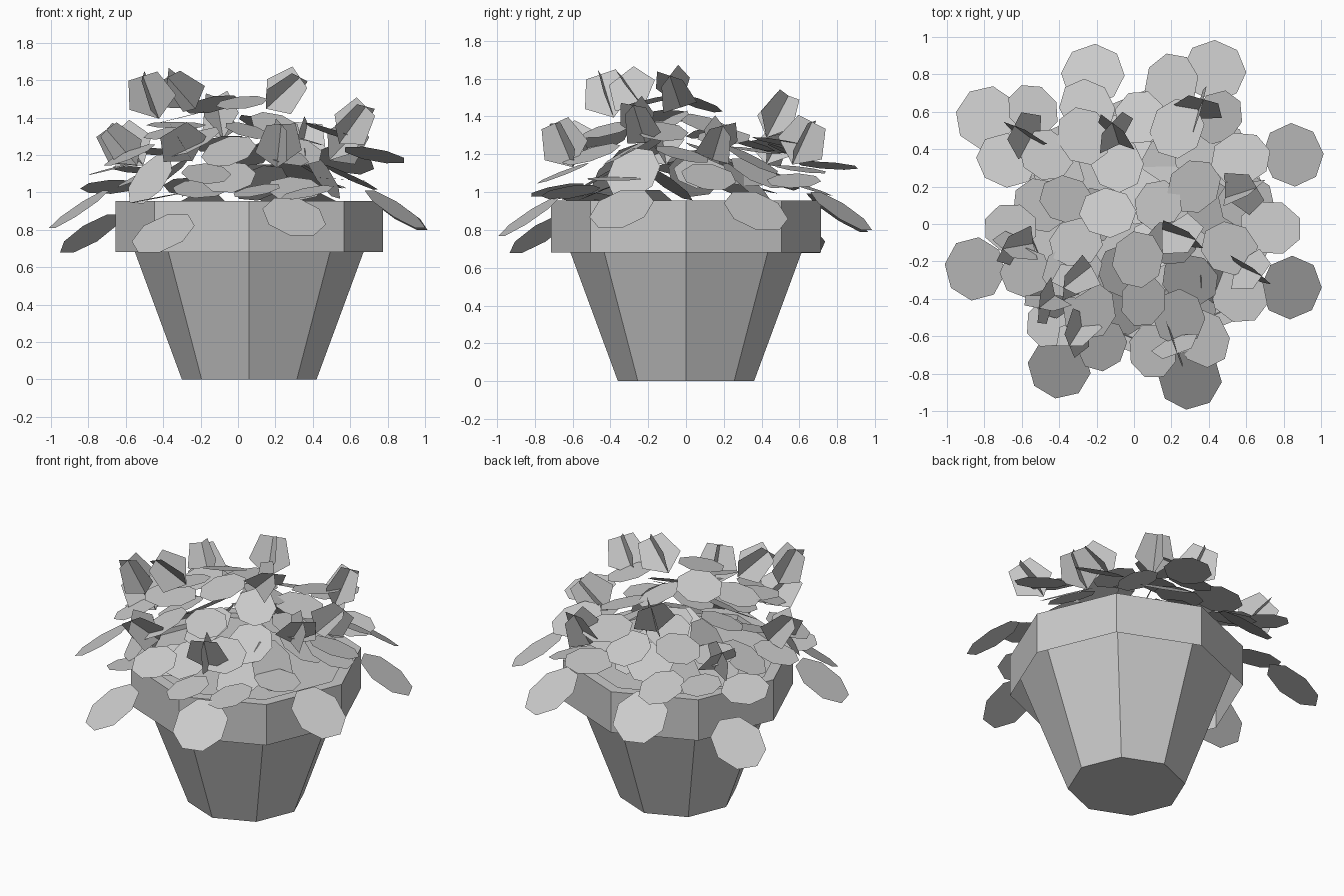
import bpy, bmesh, math, random
from mathutils import Matrix, Vector

if "Cube" in bpy.data.objects:
    bpy.data.objects.remove(bpy.data.objects["Cube"])

random.seed(11)
CENTRE_X = 0.06

grey = bpy.data.materials.new("plain grey")
grey.diffuse_color = (0.59, 0.59, 0.59, 1)
grey.use_nodes = True
grey.node_tree.nodes["Principled BSDF"].inputs["Base Color"].default_value = grey.diffuse_color


def finish(name, bm):
    mesh = bpy.data.meshes.new(name)
    bm.to_mesh(mesh)
    bm.free()
    mesh.materials.append(grey)
    obj = bpy.data.objects.new(name, mesh)
    bpy.context.collection.objects.link(obj)
    return obj


def lathe(name, profile, sides=8, caps=()):
    """Octagonal shell from (radius, height) pairs, with chosen ends capped."""
    bm = bmesh.new()
    rings = [[bm.verts.new((CENTRE_X + r * math.cos(math.tau * i / sides),
                            r * math.sin(math.tau * i / sides), z))
              for i in range(sides)] for r, z in profile]
    for a, b in zip(rings, rings[1:]):
        for i in range(sides):
            j = (i + 1) % sides
            bm.faces.new((a[i], a[j], b[j], b[i]))
    if "bottom" in caps:
        bm.faces.new(rings[0][::-1])
    if "top" in caps:
        bm.faces.new(rings[-1])
    return finish(name, bm)


def polygon(bm, sides, rx, ry, matrix, turn=0.0):
    """Flat polygon in the local XY plane of the matrix."""
    bm.faces.new([bm.verts.new(matrix @ Vector((rx * math.cos(turn + math.tau * i / sides),
                                                ry * math.sin(turn + math.tau * i / sides), 0)))
                  for i in range(sides)])


def leaf(bm, x, y, z, size, droop, roll=0.0):
    """Eight-sided leaf whose outer end droops away from the pot centre."""
    out = math.atan2(y, x - CENTRE_X)
    m = (Matrix.Translation((x, y, z)) @ Matrix.Rotation(out, 4, 'Z')
         @ Matrix.Rotation(math.radians(droop), 4, 'Y')
         @ Matrix.Rotation(math.radians(roll), 4, 'X'))
    polygon(bm, 8, size * 1.12, size * 0.98, m, math.pi / 8)


# Tapered pot, and a straight collar with a narrow lip around sunken soil
lathe("pot", [(0.36, 0), (0.705, 0.935)], caps=("bottom",))
lathe("pot_rim", [(0.715, 0.68), (0.715, 0.955), (0.64, 0.955), (0.635, 0.925)], caps=("top",))

# Large leaves hanging over the rim
bm = bmesh.new()
for x, y, z in [(-.85, -.24, .91), (-.79, .57, .78), (-.22, .80, .89), (.43, .82, .90),
                (.85, .37, .90), (.84, -.34, .91), (.30, -.83, .87), (-.40, -.77, .78)]:
    leaf(bm, x, y, z, 0.175, 34)
finish("hanging_leaves", bm)

# Dome of leaves: upper, middle and lower ones
bm = bmesh.new()
for x, y, z in [(-.14, .06, 1.47), (.02, -.19, 1.48), (-.31, -.10, 1.40), (-.33, -.25, 1.36),
                (.13, .10, 1.36), (.20, -.10, 1.36), (.51, -.13, 1.32), (.05, -.41, 1.33),
                (-.36, .13, 1.32), (.32, .20, 1.29), (-.09, .32, 1.26), (-.27, .47, 1.24),
                (-.24, -.46, 1.27), (.23, .51, 1.26), (-.47, .37, 1.22), (.03, .57, 1.20),
                (.57, .35, 1.17), (-.58, -.26, 1.20), (.73, -.02, 1.20), (.24, -.50, 1.20),
                (.12, .30, 1.07), (.20, .75, 1.14), (-.54, .61, 1.12), (-.66, -.02, 1.13),
                (-.17, -.65, 1.10), (.56, -.38, 1.07), (.45, .57, 1.06), (-.68, .34, 1.03),
                (.10, -.68, 1.01), (.37, -.61, 1.00), (-.44, -.52, .97)]:
    leaf(bm, x, y, z, random.uniform(0.13, 0.155),
         random.uniform(0, 26), random.uniform(-16, 16))
finish("dome_leaves", bm)

# Steeper and lower leaves inside the plant
bm = bmesh.new()
for x, y, z, droop in [(-.47, -.38, 1.07, 55), (.12, -.10, 1.05, -35), (.45, -.28, 1.10, 55),
                       (-.20, .05, 1.10, 50), (.15, .32, 1.05, 40), (-.40, .25, 1.08, 35),
                       (.42, .08, 1.10, 30), (-.05, -.45, 1.08, 30), (-.05, -.25, 1.22, 30),
                       (.30, -.30, 1.22, 25), (.60, .12, 1.08, 25), (.35, .38, 1.10, 30),
                       (-.25, .62, 1.03, 15), (-.50, .10, 1.10, 25), (-.20, -.42, 1.02, 15),
                       (.30, -.42, 1.02, 20), (.02, .15, 1.20, 20), (-.05, .45, 1.08, 25)]:
    leaf(bm, x, y, z, 0.15, droop, random.uniform(-15, 15))
finish("inner_leaves", bm)

# Flowers, each two crossing pentagons leaning outwards
bm = bmesh.new()
for x, y, z in [(-.47, -.42, 1.52), (-.31, -.29, 1.54), (.25, -.06, 1.54), (.62, -.25, 1.37),
                (.22, -.65, 1.26), (-.30, -.58, 1.26), (-.63, -.12, 1.25), (.58, .17, 1.27),
                (-.10, .49, 1.41), (-.58, .48, 1.25), (.35, .62, 1.27)]:
    out = math.atan2(y, x - CENTRE_X)
    base = (Matrix.Translation((x, y, z)) @ Matrix.Rotation(out, 4, 'Z')
            @ Matrix.Rotation(math.radians(random.uniform(20, 50)), 4, 'Y'))
    spin = random.uniform(0, math.pi)
    for k in range(2):
        m = (base @ Matrix.Rotation(spin + k * math.pi / 2, 4, 'Z')
             @ Matrix.Rotation(math.pi / 2, 4, 'X'))
        polygon(bm, 5, 0.14, 0.14, m, -math.pi / 2)
finish("flowers", bm)
